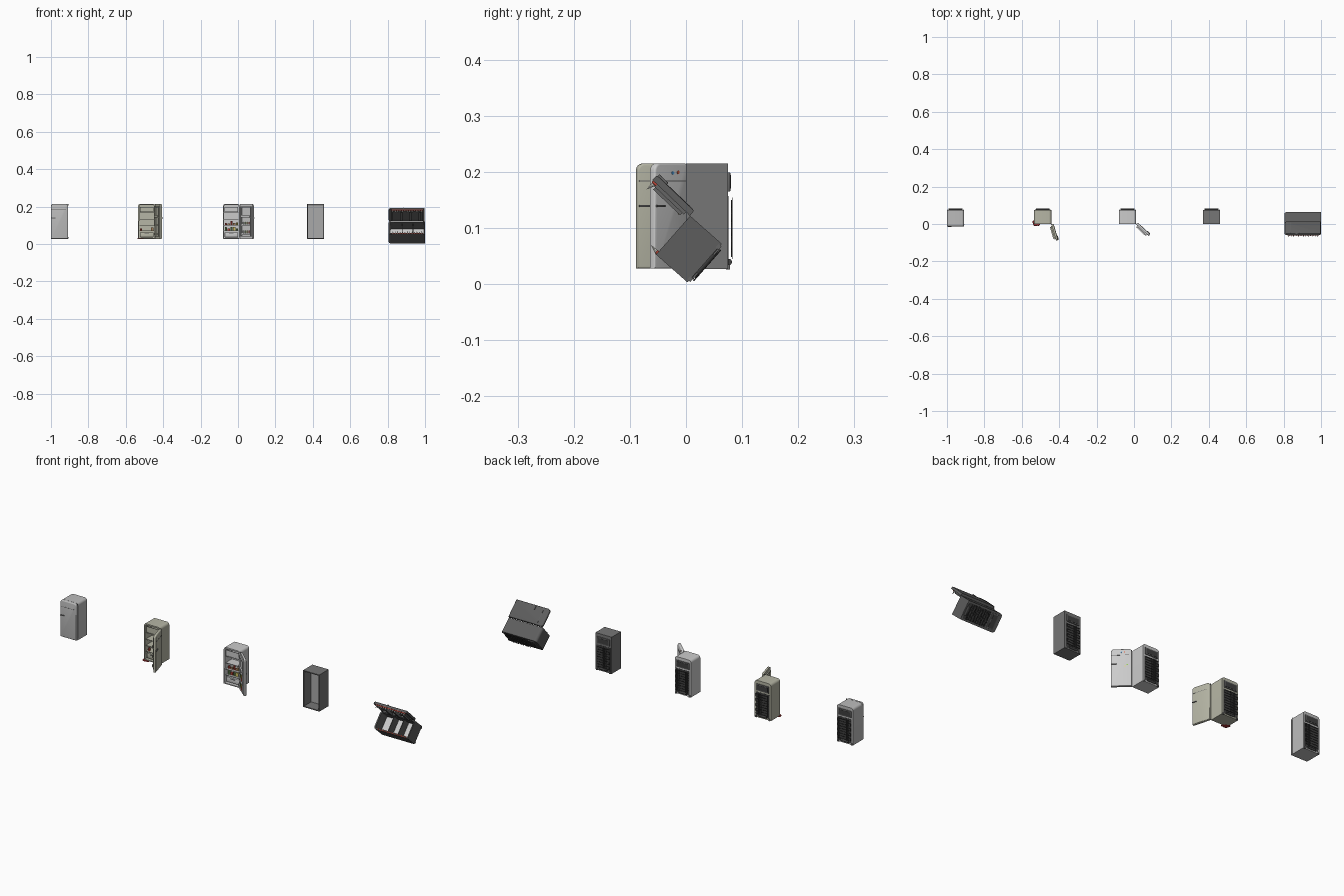
import bpy, bmesh, math, random
from mathutils import Matrix, Vector

if "Cube" in bpy.data.objects:
    bpy.data.objects.remove(bpy.data.objects["Cube"])

random.seed(4)
W, D, H, T = 0.092, 0.075, 0.188, 0.012
mats = {}


def mat(col):
    if col not in mats:
        m = bpy.data.materials.new("paint")
        m.diffuse_color = (*col, 1)
        m.use_nodes = True
        m.node_tree.nodes["Principled BSDF"].inputs["Base Color"].default_value = m.diffuse_color
        mats[col] = m
    return mats[col]


def finish(name, bm, M, col, smooth=False):
    bm.transform(M)
    bmesh.ops.recalc_face_normals(bm, faces=bm.faces)
    me = bpy.data.meshes.new(name)
    bm.to_mesh(me)
    bm.free()
    ob = bpy.data.objects.new(name, me)
    bpy.context.collection.objects.link(ob)
    me.materials.append(mat(col))
    if smooth:
        bpy.ops.object.select_all(action='DESELECT')
        bpy.context.view_layer.objects.active = ob
        ob.select_set(True)
        bpy.ops.object.shade_smooth_by_angle(angle=math.radians(35))
    return ob


def cube(lo, hi):
    lo, hi = Vector(lo), Vector(hi)
    bm = bmesh.new()
    bmesh.ops.create_cube(bm, size=1, matrix=Matrix.Translation((lo + hi) / 2) @ Matrix.Diagonal((*(hi - lo), 1)))
    return bm


def bevel(bm, test, r, seg=4):
    edges = [e for e in bm.edges if test(*[v.co for v in e.verts])]
    bmesh.ops.bevel(bm, geom=edges, offset=r, segments=seg, profile=0.5, affect='EDGES')


def box(name, M, lo, hi, col, r=0):
    bm = cube(lo, hi)
    if r:
        bevel(bm, lambda a, b: True, r, 2)
    return finish(name, bm, M, col, r > 0)


def cone(name, M, base, tip, r1, r2, col, n=8):
    base, tip = Vector(base), Vector(tip)
    d = tip - base
    bm = bmesh.new()
    R = d.to_track_quat('Z', 'Y').to_matrix().to_4x4()
    bmesh.ops.create_cone(bm, cap_ends=True, segments=n, radius1=r1, radius2=r2, depth=d.length,
                          matrix=Matrix.Translation((base + tip) / 2) @ R)
    return finish(name, bm, M, col, True)


def tube(name, M, pts, r, col):
    cu = bpy.data.curves.new(name, 'CURVE')
    cu.dimensions = '3D'
    cu.bevel_depth, cu.bevel_resolution = r, 1
    sp = cu.splines.new('POLY')
    sp.points.add(len(pts) - 1)
    for p, q in zip(sp.points, pts):
        p.co = (*q, 1)
    ob = bpy.data.objects.new(name, cu)
    ob.matrix_world = M
    bpy.context.collection.objects.link(ob)
    bpy.ops.object.select_all(action='DESELECT')
    ob.select_set(True)
    bpy.context.view_layer.objects.active = ob
    bpy.ops.object.convert(target='MESH')
    bpy.context.object.data.materials.append(mat(col))


BLACK, STEEL = (0.05, 0.05, 0.05), (0.13, 0.13, 0.13)
RED, WHITE = (0.5, 0.06, 0.04), (0.75, 0.75, 0.7)


def cabinet(M, col, inner, rounded):
    # hollow shell with rounded shoulders
    bm = cube((-W / 2, 0, 0), (W / 2, D, H))
    if rounded:
        bevel(bm, lambda a, b: abs(a.y - b.y) > 0.01 and a.z > 0.1, 0.013, 6)
    bm.faces.ensure_lookup_table()
    front = min(bm.faces, key=lambda f: f.calc_center_median().y)
    bmesh.ops.inset_region(bm, faces=[front], thickness=0.007)
    new = bmesh.ops.extrude_face_region(bm, geom=[front])['geom']
    bmesh.ops.translate(bm, verts=[v for v in new if isinstance(v, bmesh.types.BMVert)], vec=(0, 0.058, 0))
    bmesh.ops.delete(bm, geom=[front], context='FACES')
    finish("cabinet", bm, M, col, True)
    box("inner_lining", M, (-W / 2 + 0.006, 0.056, 0.006), (W / 2 - 0.006, 0.059, H - 0.009), inner)
    # rear vent, condenser plate, coil and compressor
    box("rear_vent_frame", M, (-0.036, D - 0.001, 0.138), (0.036, D + 0.004, 0.172), STEEL, 0.001)
    box("rear_vent_grille", M, (-0.031, D, 0.143), (0.031, D + 0.005, 0.167), BLACK)
    box("rear_plate", M, (-0.038, D - 0.001, 0.008), (0.038, D + 0.001, 0.13), BLACK)
    pts = []
    for i in range(9):
        z, s = 0.022 + i * 0.0125, 1 if i % 2 else -1
        pts += [(-0.036 * s, D + 0.006, z), (0.036 * s, D + 0.006, z)]
    tube("condenser_coil", M, pts, 0.0012, BLACK)
    for i in range(12):
        x = -0.033 + i * 0.006
        tube("condenser_wire", M, [(x, D + 0.0075, 0.018), (x, D + 0.0075, 0.127)], 0.0005, BLACK)
    cone("compressor", M, (-0.022, D + 0.001, 0.012), (0.022, D + 0.001, 0.012), 0.006, 0.006, BLACK, 12)
    for s in (-1, 1):
        box("rear_foot", M, (s * 0.038 - 0.004, D - 0.004, -0.001), (s * 0.038 + 0.004, D + 0.003, 0.008), STEEL)


def door(M, col, inner, angle):
    M = M @ Matrix.Translation((W / 2, -0.001, 0)) @ Matrix.Rotation(math.radians(angle), 4, 'Z')
    # outer panel with rounded top corners and softened face
    bm = cube((-W, -T, 0.001), (0, 0, H))
    bevel(bm, lambda a, b: abs(a.y - b.y) > 0.005 and a.z > 0.1, 0.013, 6)
    bevel(bm, lambda a, b: a.y < -T + 1e-4 and b.y < -T + 1e-4, 0.004, 3)
    finish("door_panel", bm, M, col, True)
    box("door_trim_line", M, (-W + 0.003, -T - 0.0006, 0.156), (-0.012, -T + 0.001, 0.1575), STEEL)
    box("door_handle", M, (-W + 0.002, -T - 0.004, 0.110), (-W + 0.024, -T + 0.001, 0.114), STEEL, 0.001)
    for z in (0.0, H - 0.012):
        cone("door_hinge", M, (-0.001, -0.001, z + 0.002), (-0.001, -0.001, z + 0.01), 0.002, 0.002, STEEL)
    # inner liner rim
    for x in (-W + 0.009, -0.013):
        box("liner_side", M, (x, -0.001, 0.012), (x + 0.004, 0.006, H - 0.015), inner)
    for z in (0.012, H - 0.019):
        box("liner_end", M, (-W + 0.009, -0.001, z), (-0.009, 0.006, z + 0.004), inner)
    # storage bins
    for z in (0.02, 0.068, 0.116):
        box("bin_floor", M, (-W + 0.013, -0.001, z), (-0.013, 0.011, z + 0.002), inner)
        box("bin_lip", M, (-W + 0.013, 0.010, z), (-0.013, 0.0115, z + 0.013), inner)
    return M


def interior(M, inner):
    box("freezer_box_floor", M, (-0.039, 0.008, 0.138), (0.039, 0.057, 0.141), inner)
    box("freezer_flap", M, (-0.036, 0.006, 0.143), (0.036, 0.008, 0.172), inner)
    for z in (0.104, 0.072, 0.042):
        box("shelf", M, (-0.039, 0.006, z), (0.039, 0.057, z + 0.002), inner)
    box("crisper_drawer", M, (-0.036, 0.008, 0.009), (0.036, 0.056, 0.035), inner, 0.002)
    box("drawer_grip", M, (-0.012, 0.006, 0.027), (0.012, 0.009, 0.030), STEEL)


def food(M, z, n, cols):
    for i in range(n):
        x = -0.03 + 0.06 * i / max(n - 1, 1)
        h = random.uniform(0.009, 0.022)
        c = random.choice(cols)
        if i % 2:
            box("food_carton", M, (x - 0.006, 0.018, z), (x + 0.006, 0.03, z + h), c)
        else:
            cone("food_jar", M, (x, 0.022, z), (x, 0.022, z + h), 0.006, 0.005, c, 10)


def place(x):
    return Matrix.Translation((x, 0, 0.027))


GREY, OLIVE, LIGHT = (0.5, 0.5, 0.5), (0.47, 0.47, 0.38), (0.55, 0.55, 0.56)
DARK, DARKER = (0.18, 0.18, 0.18), (0.11, 0.11, 0.11)
FOODS = [RED, (0.6, 0.5, 0.12), (0.2, 0.35, 0.12), WHITE, (0.35, 0.2, 0.1)]

# closed refrigerator
M = place(-0.954)
cabinet(M, GREY, GREY, True)
door(M, GREY, GREY, 0)

# olive refrigerator, door ajar, spill at its base
M = place(-0.488)
cabinet(M, OLIVE, OLIVE, True)
interior(M, OLIVE)
door(M, OLIVE, OLIVE, 106)
food(M, 0.044, 2, [RED, (0.35, 0.2, 0.1)])
for x, y, r in ((-0.038, 0.002, 0.014), (-0.024, -0.001, 0.009), (-0.046, 0.01, 0.009)):
    cone("spill", M, (x, y, -0.001), (x, y, 0.0015), r, r * 0.8, (0.35, 0.03, 0.03), 14)

# stocked refrigerator with wide open door and magnets
M = place(-0.035)
cabinet(M, LIGHT, LIGHT, True)
interior(M, LIGHT)
food(M, 0.074, 5, FOODS)
food(M, 0.044, 5, FOODS)
MD = door(M, LIGHT, LIGHT, 137)
for z in (0.022, 0.07):
    for i in range(4):
        x = -0.07 + i * 0.015
        cone("bottle", MD, (x, 0.005, z), (x, 0.005, z + 0.022), 0.004, 0.0025, FOODS[i], 10)
for x, z, c in ((-0.046, 0.171, (0.1, 0.4, 0.8)), (-0.032, 0.172, (0.8, 0.12, 0.05)),
                (-0.02, 0.108, (0.3, 0.6, 0.1)), (-0.03, 0.1, (0.8, 0.7, 0.15))):
    cone("magnet", MD, (x, -T + 0.001, z), (x, -T - 0.001, z), 0.003, 0.003, c, 12)

# doorless square refrigerator
M = place(0.415)
cabinet(M, DARK, (0.4, 0.4, 0.4), False)

# toppled refrigerator with a toothed mouth
M = (Matrix.Translation((0.999, -0.023, 0.087)) @ Matrix.Rotation(math.radians(-41.5), 4, 'X')
     @ Matrix.Rotation(math.radians(-90), 4, 'Y') @ Matrix.Diagonal((1, 1, 1.03, 1)))
cabinet(M, DARKER, (0.6, 0.6, 0.6), True)
for z in (0.06, 0.115):
    box("shelf", M, (-0.039, 0.008, z), (0.039, 0.057, z + 0.003), DARKER)
MD = door(M, DARKER, STEEL, 92)
box("door_gum", MD, (-W + 0.002, -0.001, 0.01), (-W + 0.012, 0.004, 0.172), RED, 0.001)
box("cabinet_gum", M, (-W / 2 + 0.001, -0.003, 0.01), (-W / 2 + 0.008, 0.002, 0.172), RED, 0.001)
for i in range(13):
    z, l = 0.016 + i * 0.0125, 0.013 if i % 2 else 0.018
    cone("door_tooth", MD, (-W + 0.007, 0.003, z), (-W + 0.004, 0.002 + l, z), 0.004, 0, WHITE)
    cone("cabinet_tooth", M, (-W / 2 + 0.004, 0, z), (-W / 2 + 0.007, -l, z), 0.004, 0, WHITE)
